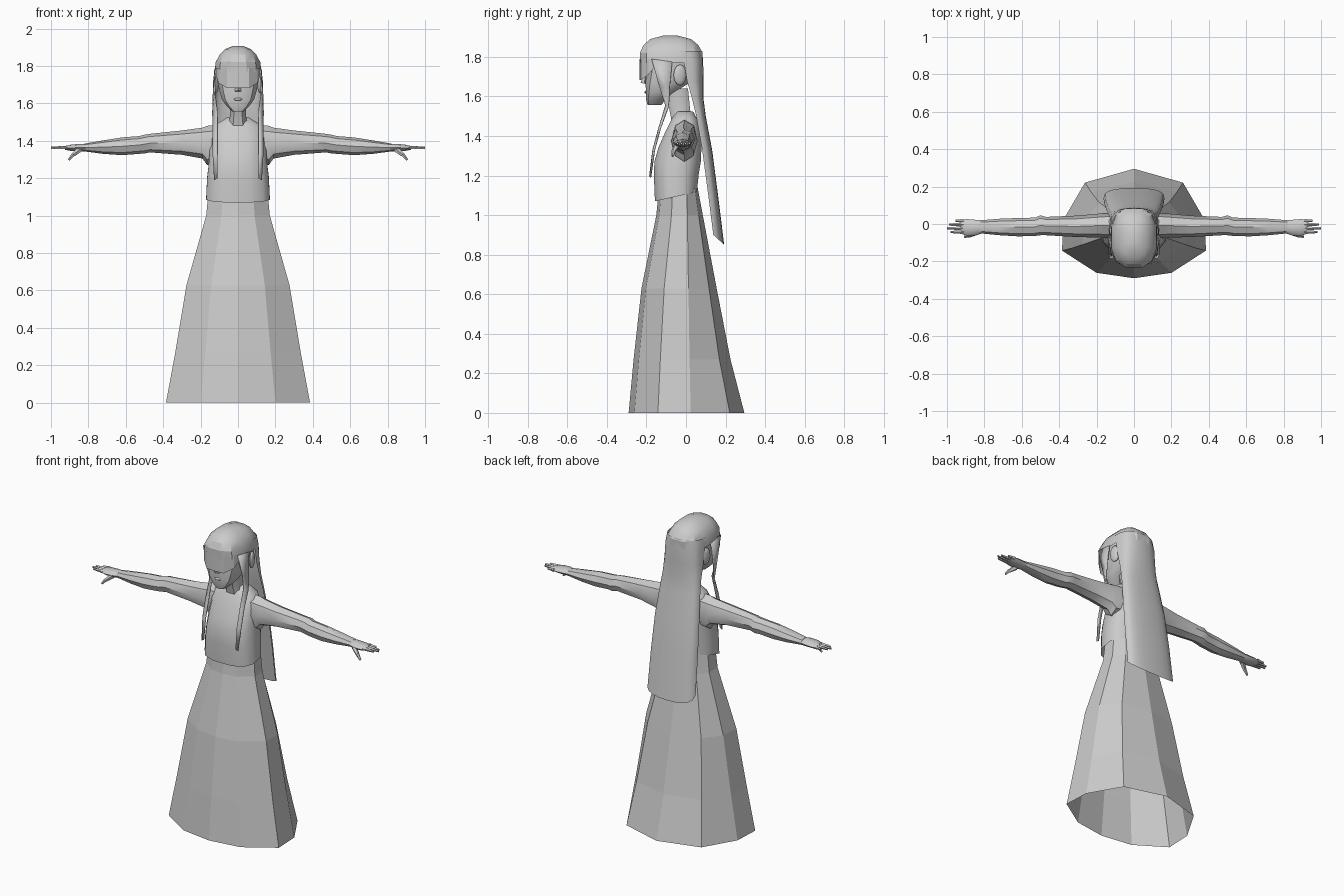
import bpy, bmesh, math
from mathutils import Vector, Matrix

if "Cube" in bpy.data.objects:
    bpy.data.objects.remove(bpy.data.objects["Cube"])


def finish(name, bm, angle=30, mirror=False, thick=0):
    bmesh.ops.recalc_face_normals(bm, faces=bm.faces)
    me = bpy.data.meshes.new(name)
    bm.to_mesh(me)
    bm.free()
    ob = bpy.data.objects.new(name, me)
    bpy.context.collection.objects.link(ob)
    if angle:
        me.shade_smooth()
        me.set_sharp_from_angle(angle=math.radians(angle))
    if thick:
        ob.modifiers.new("Thickness", 'SOLIDIFY').thickness = thick
    if mirror:
        ob.modifiers.new("Mirror", 'MIRROR')
    return ob


def loft(name, rings, closed=True, caps=(False, False), bm=None, **kw):
    """Skin a list of point rows; closed joins each row into a loop."""
    own = bm is None
    bm = bm or bmesh.new()
    rows = [[bm.verts.new(p) for p in r] for r in rings]
    n = len(rows[0])
    for a, b in zip(rows, rows[1:]):
        for i in range(n if closed else n - 1):
            j = (i + 1) % n
            bm.faces.new((a[i], a[j], b[j], b[i]))
    for on, r in zip(caps, (rows[0], rows[-1])):
        if on:
            bm.faces.new(r)
    return finish(name, bm, **kw) if own else bm


def spow(v, p):
    return math.copysign(abs(v) ** p, v)


def ring(z, hx, yf, yb, n=12, p=0.75, tilt=0.0):
    """Horizontal rounded-box ring from half width, front y and back y."""
    pts = []
    for i in range(n):
        a = 2 * math.pi * (i + 0.5) / n
        y = (yf + yb) / 2 + (yb - yf) / 2 * spow(math.sin(a), p) / spow(math.sin(math.pi / 2 - math.pi / n), p)
        x = hx * spow(math.cos(a), p) / math.cos(math.pi / n) ** p
        pts.append((x, y, z + tilt * (y - yf)))
    return pts


def limb(sections, n=8):
    """Rings across x from (x, y low, y high, z low, z high)."""
    out = []
    for x, y0, y1, z0, z1 in sections:
        row = []
        for i in range(n):
            a = 2 * math.pi * i / n
            row.append((x, (y0 + y1) / 2 + (y1 - y0) / 2 * math.cos(a),
                        (z0 + z1) / 2 + (z1 - z0) / 2 * math.sin(a)))
        out.append(row)
    return out


def spike(bm, a, b, r0, r1, n=5):
    a, b = Vector(a), Vector(b)
    rot = (b - a).to_track_quat('Z', 'Y')
    m = Matrix.Translation((a + b) / 2) @ rot.to_matrix().to_4x4()
    bmesh.ops.create_cone(bm, cap_ends=True, segments=n, radius1=r0, radius2=r1,
                          depth=(b - a).length, matrix=m)


# Skirt: ten flat panels, open at the hem
hem = [(0, -1), (.52, -.9), (1, -.49), (.98, .08), (.68, .75), (0, 1)]
hem += [(-x, y) for x, y in hem[-2:0:-1]]
skirt = []
for z, hx, yf, yb in [(0, .385, -.29, .295), (.27, .335, -.265, .225), (.63, .275, -.225, .155),
                      (1.0, .17, -.15, .085), (1.16, .155, -.135, .055)]:
    skirt.append([(x * hx, -y * yf if y < 0 else y * yb, z) for x, y in hem])
loft("skirt", skirt, angle=0)

# Bodice with a slanted lower edge
loft("bodice", [ring(1.07, .17, -.157, .055, tilt=.22), ring(1.19, .165, -.162, .065, tilt=.1),
                ring(1.27, .157, -.16, .075), ring(1.34, .152, -.14, .078), ring(1.42, .15, -.105, .075),
                ring(1.48, .13, -.075, .06), ring(1.525, .058, -.05, .035)],
     caps=(False, True), angle=40)

# Neck leaning forward
loft("neck", [ring(1.46, .055, -.07, .03, 8), ring(1.54, .042, -.085, .02, 8),
              ring(1.64, .045, -.12, .01, 8)], angle=40)

# Arms with an elbow ridge, palms
loft("arm", limb([(.09, -.075, .06, 1.28, 1.485), (.165, -.075, .058, 1.27, 1.48),
                  (.19, -.072, .055, 1.305, 1.47), (.3, -.07, .045, 1.325, 1.455),
                  (.47, -.06, .038, 1.338, 1.437), (.5, -.06, .046, 1.332, 1.432),
                  (.53, -.064, .034, 1.33, 1.425), (.62, -.066, .032, 1.323, 1.418),
                  (.72, -.06, .028, 1.33, 1.402), (.82, -.05, .02, 1.343, 1.385)]),
     caps=(True, True), angle=40, mirror=True)
loft("palm", limb([(.8, -.046, .018, 1.345, 1.383), (.84, -.06, .022, 1.342, 1.384),
                   (.89, -.064, .026, 1.345, 1.38), (.925, -.052, .024, 1.352, 1.372)]),
     caps=(True, True), angle=40, mirror=True)

# Fingers and thumb
bm = bmesh.new()
for y, tip in ((-.043, .98), (-.023, 1.0), (-.003, .99), (.017, .955)):
    spike(bm, (.91, y, 1.363), (tip, y, 1.362), .011, .006)
spike(bm, (.845, -.045, 1.355), (.88, -.062, 1.325), .016, .011)
spike(bm, (.88, -.062, 1.327), (.905, -.068, 1.298), .011, .006)
finish("fingers", bm, 40, mirror=True)

# Head and pointed jaw
loft("head", [ring(1.557, .03, -.195, -.125), ring(1.585, .06, -.202, -.1), ring(1.62, .086, -.202, -.06),
              ring(1.67, .1, -.205, .02), ring(1.72, .11, -.2, .06), ring(1.82, .11, -.2, .07)],
     caps=(True, True), angle=35)

# Nose wedge and lips
bm = bmesh.new()
spike(bm, (0, -.195, 1.74), (0, -.212, 1.665), .006, .018, 4)
finish("nose", bm, 0)
bm = bmesh.new()
bmesh.ops.create_uvsphere(bm, u_segments=8, v_segments=6, radius=1,
                          matrix=Matrix.Translation((0, -.2, 1.622)) @ Matrix.Diagonal((.025, .01, .008, 1)))
finish("lips", bm, 40)

# Ears
bm = bmesh.new()
bmesh.ops.create_uvsphere(bm, u_segments=10, v_segments=6, radius=1,
                          matrix=Matrix.Translation((.118, -.03, 1.708)) @ Matrix.Rotation(.25, 4, 'Z')
                          @ Matrix.Diagonal((.014, .034, .053, 1)))
finish("ear", bm, 50, mirror=True)

# Hair cap: faceted dome
loft("hair_cap", [ring(1.77, .124, -.232, .084), ring(1.82, .119, -.233, .084), ring(1.86, .098, -.215, .062),
                  ring(1.89, .068, -.18, .025), ring(1.908, .025, -.115, -.045)],
     caps=(False, True), angle=25)

# Fringe over the eyes
edge = [(-.122, -.15), (-.105, -.19), (-.06, -.228), (0, -.234), (.06, -.228), (.105, -.19), (.122, -.15)]
low = [1.76, 1.71, 1.682, 1.682, 1.682, 1.71, 1.76]
loft("fringe", [[(x, y, 1.79) for x, y in edge], [(x, y, z) for (x, y), z in zip(edge, low)]],
     closed=False, angle=25)

# Side locks twisting down onto the chest
loft("side_lock", [[(.123, -.175, 1.79), (.128, -.07, 1.775)], [(.127, -.135, 1.65), (.135, -.083, 1.65)],
                   [(.112, -.105, 1.555), (.138, -.09, 1.55)], [(.11, -.14, 1.44), (.136, -.132, 1.44)],
                   [(.11, -.17, 1.33), (.136, -.162, 1.33)], [(.112, -.186, 1.2), (.128, -.182, 1.19)]],
     closed=False, angle=40, mirror=True, thick=.006)

# Long smooth back hair, a curved sheet
sheet = []
for z, hx, ye, yb, lift in [(1.83, .118, -.03, .082, 0), (1.77, .125, -.01, .087, 0), (1.68, .126, .005, .088, 0),
                            (1.59, .128, .03, .088, 0), (1.5, .136, .052, .1, 0), (1.33, .15, .082, .132, 0),
                            (1.1, .159, .11, .162, .02), (.85, .163, .138, .193, .05)]:
    row = []
    for i in range(11):
        a = math.pi * (i / 10 - .5)
        c = abs(math.cos(a)) ** .7 if 0 < i < 10 else 0
        row.append((hx * spow(math.sin(a), .85), ye + (yb - ye) * c, z + lift * (1 - c)))
    sheet.append(row)
loft("back_hair", sheet, closed=False, angle=50)
